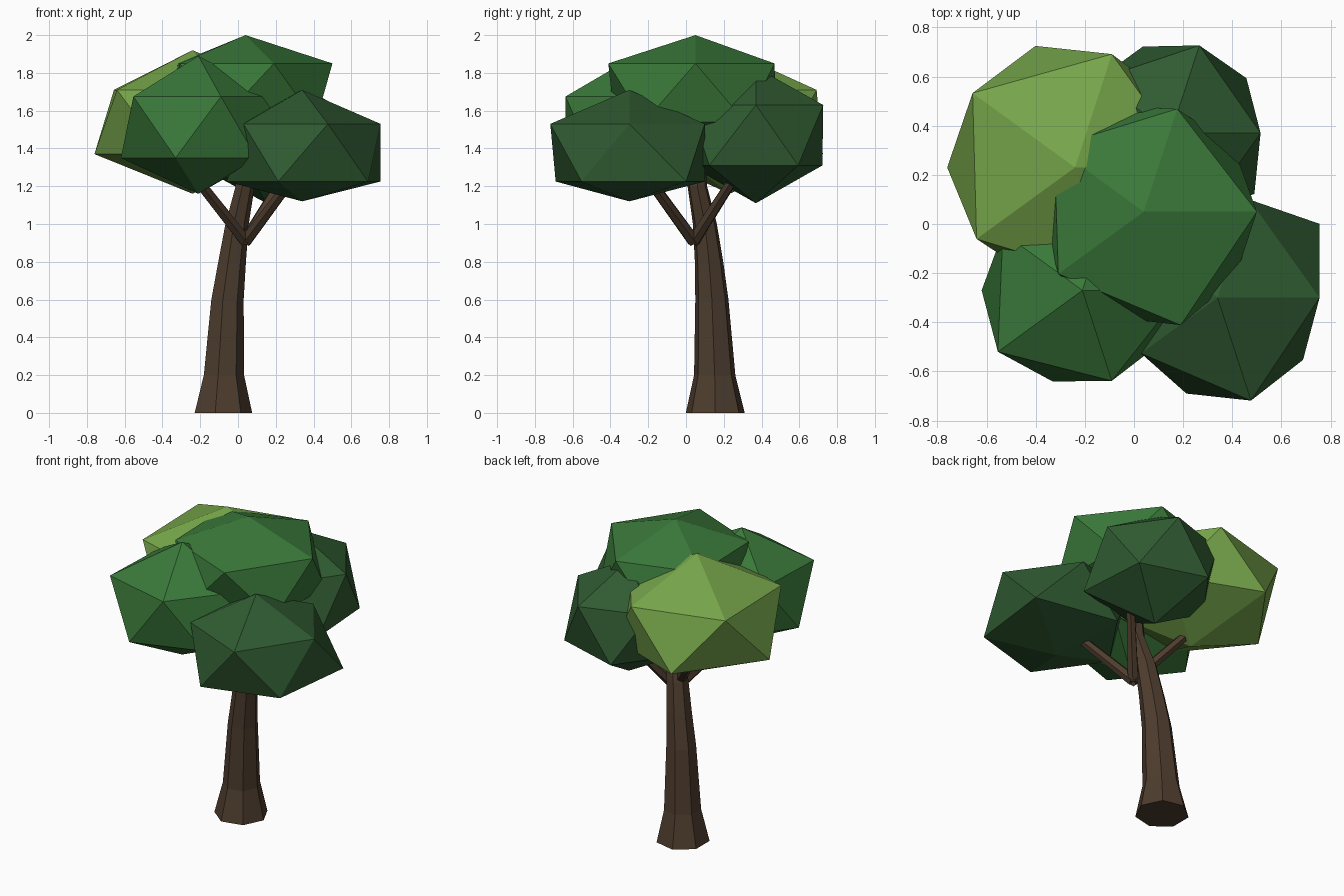
import bpy, bmesh, math
from mathutils import Vector

if "Cube" in bpy.data.objects:
    bpy.data.objects.remove(bpy.data.objects["Cube"])


def material(name, rgb):
    m = bpy.data.materials.new(name)
    m.diffuse_color = (*rgb, 1)
    m.use_nodes = True
    m.node_tree.nodes["Principled BSDF"].inputs["Base Color"].default_value = m.diffuse_color
    return m


BARK = material("bark brown", (0.076, 0.046, 0.027))
LIME = material("lime leaf", (0.18, 0.375, 0.068))
GREEN = material("mid green leaf", (0.042, 0.19, 0.042))
DARK = material("dark green leaf", (0.029, 0.104, 0.031))


def finish(name, bm, mat):
    bmesh.ops.recalc_face_normals(bm, faces=bm.faces[:])
    mesh = bpy.data.meshes.new(name)
    bm.to_mesh(mesh)
    bm.free()
    mesh.materials.append(mat)
    obj = bpy.data.objects.new(name, mesh)
    bpy.context.collection.objects.link(obj)
    return obj


def tube(name, rings, sides, mat):
    """Loft level rings (x, y, z, radius) into a capped tube."""
    bm = bmesh.new()
    loops = []
    for x, y, z, r in rings:
        loops.append([bm.verts.new((x + r * math.cos(2 * math.pi * i / sides),
                                    y + r * math.sin(2 * math.pi * i / sides), z))
                      for i in range(sides)])
    for a, b in zip(loops, loops[1:]):
        for i in range(sides):
            j = (i + 1) % sides
            bm.faces.new((a[i], a[j], b[j], b[i]))
    bm.faces.new(loops[0][::-1])
    bm.faces.new(loops[-1])
    return finish(name, bm, mat)


def branch(name, start, end, r0, r1, sides=6):
    """Tapered stick between two points."""
    start, end = Vector(start), Vector(end)
    d = end - start
    bm = bmesh.new()
    bmesh.ops.create_cone(bm, cap_ends=True, segments=sides,
                          radius1=r0, radius2=r1, depth=d.length)
    rot = d.to_track_quat('Z', 'Y')
    for v in bm.verts:
        v.co = rot @ v.co + (start + end) / 2
    return finish(name, bm, BARK)


def foliage(name, centre, levels, radii, mat):
    """Uneven 20-sided clump: ten zigzag belt points between a bottom and a top point."""
    x, y = centre
    bottom, low, high, top = levels
    bm = bmesh.new()
    belt = []
    for i, r in enumerate(radii):
        a = math.radians(36 * i)
        belt.append(bm.verts.new((x + r * math.cos(a), y + r * math.sin(a),
                                  low if i % 2 else high)))
    tip = bm.verts.new((x, y, top))
    base = bm.verts.new((x, y, bottom))
    for i in range(10):
        b, c = belt[(i + 1) % 10], belt[(i + 2) % 10]
        bm.faces.new((belt[i], b, c))
        bm.faces.new((belt[i], c, base if i % 2 else tip))
    return finish(name, bm, mat)


# Leaning trunk with a flared foot
tube("trunk", [(-0.085, 0.155, 0, 0.16), (-0.08, 0.152, 0.2, 0.112),
               (-0.06, 0.137, 0.6, 0.09), (-0.035, 0.122, 0.8, 0.077),
               (-0.008, 0.10, 1.0, 0.065), (0.035, 0.06, 1.2, 0.053),
               (0.045, 0.05, 1.5, 0.04)], 7, BARK)

# Four branches from one fork
for label, dx, dy in (("front_left", -0.36, -0.32), ("front_right", 0.34, -0.33),
                      ("back_left", -0.35, 0.29), ("back_right", 0.27, 0.29)):
    branch(label + "_branch", (0.04, 0.04, 0.91),
           (0.04 + dx, 0.04 + dy, 1.36), 0.035, 0.024)

# Leaf clumps
foliage("top_foliage", (0.04, 0.05), (1.36, 1.54, 1.85, 2.0),
        (0.46, 0.45, 0.44, 0.45, 0.45, 0.42, 0.43, 0.45, 0.485, 0.46), GREEN)
foliage("front_left_foliage", (-0.21, -0.27), (1.16, 1.35, 1.675, 1.89),
        (0.41, 0.41, 0.41, 0.41, 0.40, 0.41, 0.425, 0.39, 0.387, 0.38), GREEN)
foliage("back_left_foliage", (-0.24, 0.23), (1.16, 1.37, 1.71, 1.92),
        (0.48, 0.48, 0.485, 0.52, 0.515, 0.52, 0.495, 0.48, 0.48, 0.48), LIME)
foliage("front_right_foliage", (0.34, -0.30), (1.12, 1.225, 1.53, 1.71),
        (0.415, 0.512, 0.42, 0.42, 0.42, 0.40, 0.385, 0.41, 0.44, 0.43), DARK)
foliage("back_right_foliage", (0.15, 0.37), (1.11, 1.31, 1.63, 1.83),
        (0.365, 0.38, 0.375, 0.37, 0.37, 0.37, 0.37, 0.37, 0.37, 0.42), DARK)
